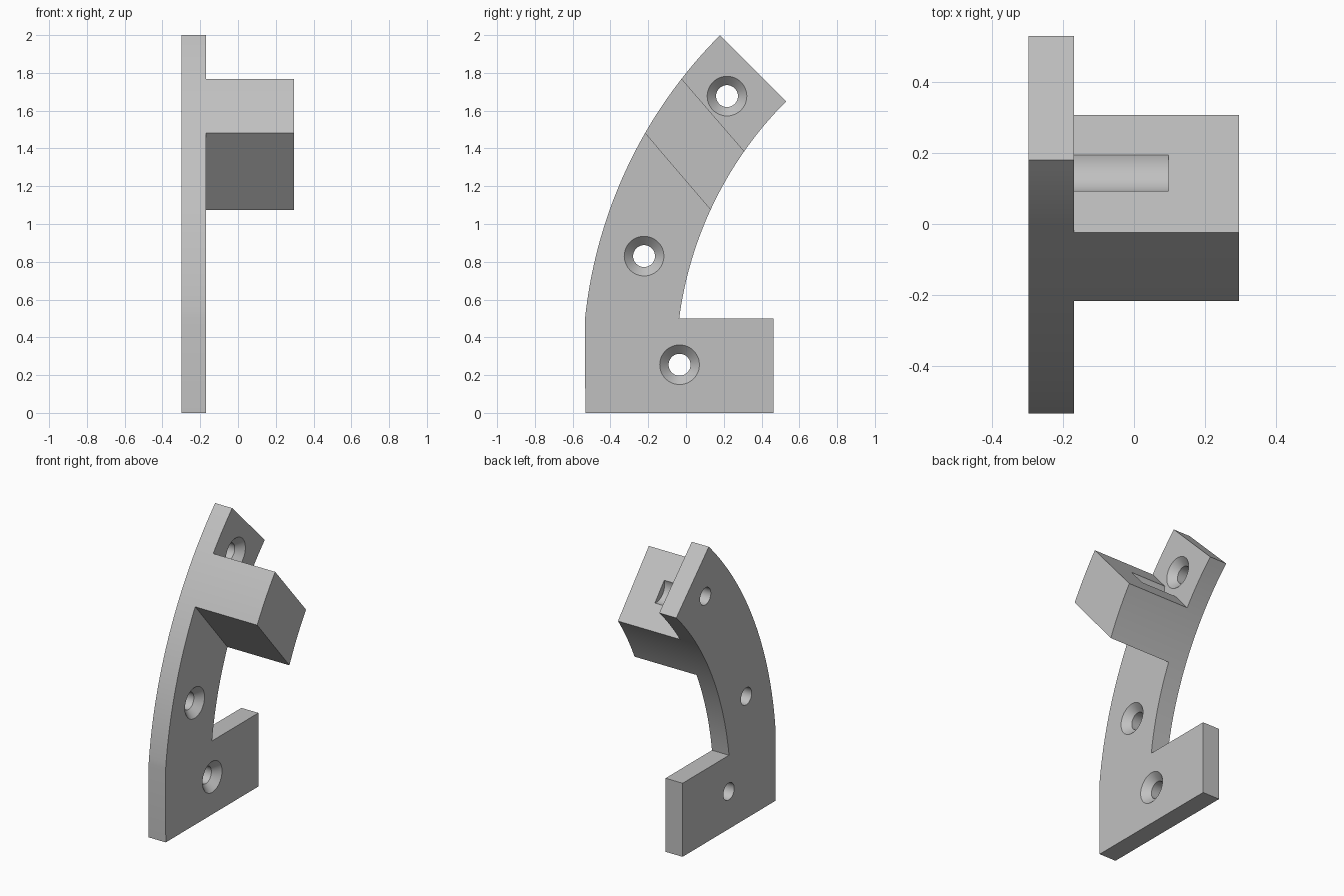
import bpy, bmesh
from math import sin, cos, radians, atan2, hypot, pi
from mathutils import Vector

cube = bpy.data.objects.get("Cube")
if cube:
    bpy.data.objects.remove(cube, do_unlink=True)

# One plain grey material
grey = bpy.data.materials.new("light grey")
grey.use_nodes = True
colour = (0.53, 0.53, 0.53, 1)
grey.diffuse_color = colour
grey.node_tree.nodes["Principled BSDF"].inputs["Base Color"].default_value = colour

# Shared dimensions: arc centre (y, z), radii, and x positions
CY, CZ = 1.939, 0.241
R_OUT, R_IN = 2.487, 1.992
X_BACK, X_FACE, X_END = -0.298, -0.17, 0.296


def arc(cy, cz, r, start, end, steps=40):
    """Points (y, z) on an arc, angles in degrees measured up from -y."""
    angles = [radians(start + (end - start) * i / steps) for i in range(steps + 1)]
    return [(cy - r * cos(a), cz + r * sin(a)) for a in angles]


def finish(name, bm):
    bmesh.ops.recalc_face_normals(bm, faces=bm.faces)
    mesh = bpy.data.meshes.new(name)
    bm.to_mesh(mesh)
    bm.free()
    mesh.materials.append(grey)
    obj = bpy.data.objects.new(name, mesh)
    bpy.context.collection.objects.link(obj)
    return obj


def prism(name, outline, x0, x1):
    """Extrude a (y, z) outline along x."""
    bm = bmesh.new()
    face = bm.faces.new([bm.verts.new((x0, y, z)) for y, z in outline])
    new = bmesh.ops.extrude_face_region(bm, geom=[face])["geom"]
    verts = [v for v in new if isinstance(v, bmesh.types.BMVert)]
    bmesh.ops.translate(bm, verts=verts, vec=(x1 - x0, 0, 0))
    return finish(name, bm)


def lathe_x(name, profile, y, z, sides=48):
    """Solid of revolution about an x axis through (y, z); profile is (x, radius)."""
    bm = bmesh.new()
    rings = [[bm.verts.new((x, y + r * cos(2 * pi * i / sides), z + r * sin(2 * pi * i / sides)))
              for i in range(sides)] for x, r in profile]
    for a, b in zip(rings, rings[1:]):
        for i in range(sides):
            j = (i + 1) % sides
            bm.faces.new((a[i], a[j], b[j], b[i]))
    bm.faces.new(rings[0])
    bm.faces.new(rings[-1])
    return finish(name, bm)


def select(obj):
    bpy.ops.object.select_all(action='DESELECT')
    obj.select_set(True)
    bpy.context.view_layer.objects.active = obj


def cut(obj, cutter):
    cutter.hide_render = True
    mod = obj.modifiers.new("cut", 'BOOLEAN')
    mod.operation = 'DIFFERENCE'
    mod.solver = 'EXACT'
    mod.object = cutter
    select(obj)
    bpy.ops.object.modifier_apply(modifier=mod.name)
    bpy.data.objects.remove(cutter, do_unlink=True)


# Curved mounting plate with a square foot
outline = [(-0.533, 0), (0.462, 0), (0.462, 0.5)]
outline += arc(CY, CZ, R_IN, 7.47, 45)
outline += arc(CY, CZ, R_OUT, 45, 5.98)
plate = prism("mounting_plate", outline, X_BACK, X_FACE)

# Countersunk screw holes, opening towards +x
for y, z in [(-0.034, 0.255), (-0.222, 0.83), (0.217, 1.677)]:
    profile = [(X_BACK - 0.05, 0.058), (X_FACE - 0.047, 0.058),
               (X_FACE, 0.105), (X_FACE + 0.05, 0.105)]
    cut(plate, lathe_x("screw_hole_cutter", profile, y, z))

# Projecting block that follows the plate's curve
inner = arc(CY, CZ, R_IN, 24.75, 35.05, 12)
outer = arc(CY, CZ, R_OUT, 37.9, 29.9, 12)
block = prism("projecting_block", inner + outer, X_FACE, X_END)

# Rounded slot in the block's upper face, running out from the plate
top, low = Vector(outer[0]), Vector(inner[-1])
along = (low - top).normalized()
normal = Vector((-along.y, along.x))
middle = top + along * ((0.144 - top.x) / along.x)
axis = middle + normal * 0.0445
cut(block, lathe_x("slot_cutter", [(X_FACE - 0.05, 0.089), (0.098, 0.089)], axis.x, axis.y))

for obj in (plate, block):
    select(obj)
    bpy.ops.object.shade_smooth_by_angle(angle=radians(30))
